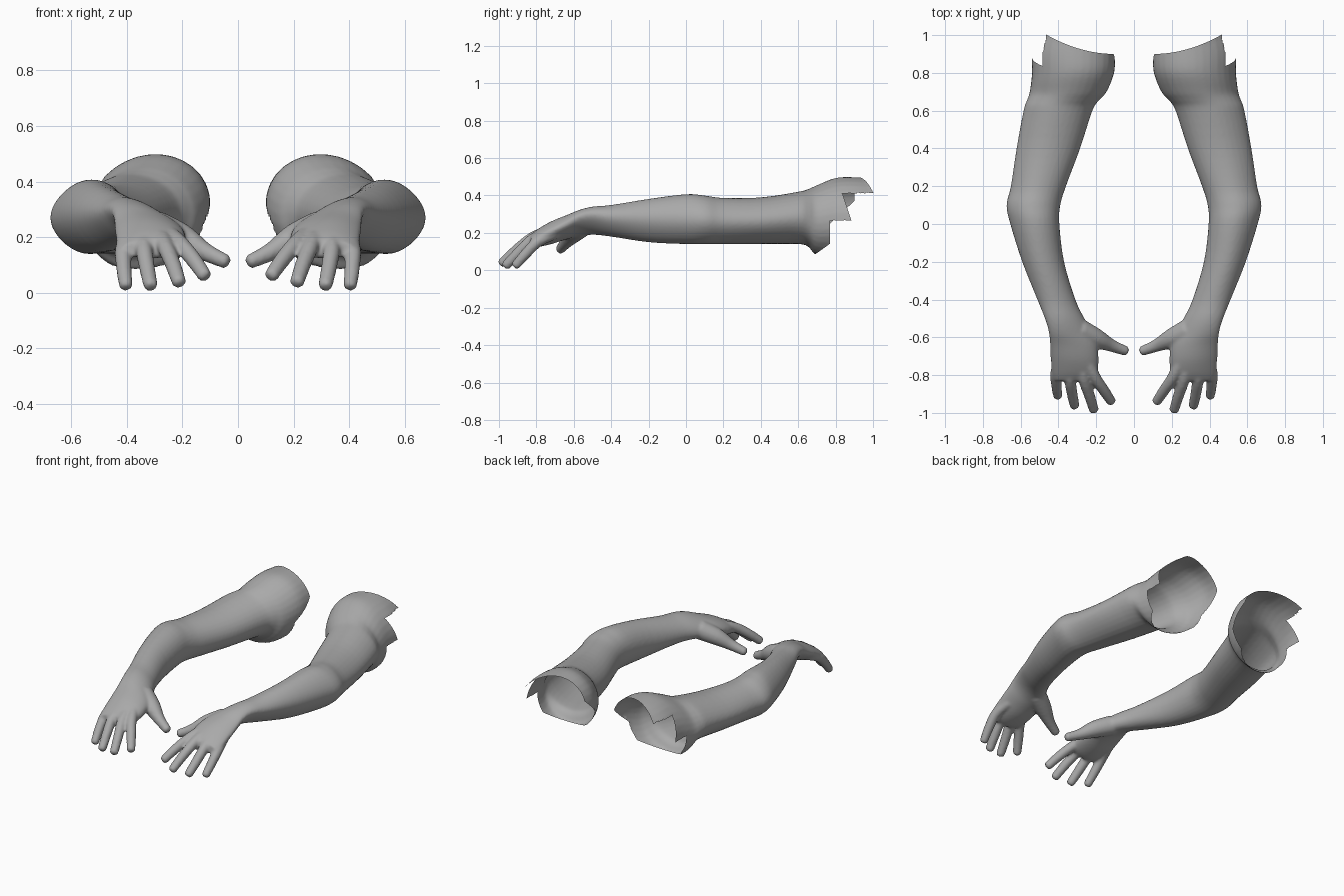
import bpy, bmesh, math
from mathutils import Vector, Matrix

cube = bpy.data.objects.get("Cube")
if cube:
    bpy.data.objects.remove(cube)

skin = bpy.data.materials.new("plain_grey")
skin.use_nodes = True
grey = (0.4, 0.4, 0.4, 1)
skin.diffuse_color = grey
skin.node_tree.nodes["Principled BSDF"].inputs["Base Color"].default_value = grey

# Arm sections: y, inner x, outer x, bottom z, top z, tilt
ARM = [
    (1.10, .10, .49, .10, .475, -.1),
    (1.00, .10, .52, .10, .49, -.1),
    (.90, .098, .54, .09, .498, -.1),
    (.80, .105, .54, .078, .494, -.1),
    (.70, .145, .552, .078, .455, -.08),
    (.655, .185, .567, .125, .435, -.05),
    (.60, .22, .585, .14, .42, 0),
    (.40, .285, .622, .14, .39, 0),
    (.20, .36, .652, .14, .387, 0),
    (.10, .39, .675, .14, .40, 0),
    (0, .395, .655, .14, .407, 0),
    (-.20, .37, .592, .15, .382, .1),
    (-.40, .31, .512, .18, .35, .2),
    (-.50, .262, .472, .19, .342, .3),
    (-.57, .222, .452, .18, .325, .3),
    (-.64, .195, .445, .165, .295, .15),
    (-.72, .188, .441, .14, .262, .05),
    (-.79, .195, .435, .125, .222, 0),
    (-.83, .22, .42, .125, .19, 0),
]

# Digits: path points from inside the palm to the tip, and radii
DIGITS = [
    ([(.25, -.72, .21), (.207, -.81, .175), (.16, -.88, .12), (.12, -.94, .062)], (.034, .031, .029, .026)),
    ([(.28, -.72, .21), (.265, -.82, .175), (.235, -.91, .105), (.212, -.985, .038)], (.034, .031, .029, .026)),
    ([(.33, -.72, .21), (.338, -.82, .165), (.327, -.90, .09), (.314, -.963, .026)], (.034, .031, .029, .026)),
    ([(.39, -.70, .20), (.412, -.79, .155), (.41, -.86, .085), (.403, -.911, .026)], (.034, .031, .028, .025)),
    ([(.29, -.56, .235), (.20, -.605, .195), (.12, -.643, .148), (.043, -.672, .112)], (.06, .052, .034, .026)),
]


def smooth_rows(rows, steps):
    """Catmull-Rom interpolation through rows of numbers."""
    rows = [Vector(r) for r in rows]
    out = []
    for i in range(len(rows) - 1):
        a, b, c, d = rows[max(i - 1, 0)], rows[i], rows[i + 1], rows[min(i + 2, len(rows) - 1)]
        for s in range(steps):
            t = s / steps
            out.append(b + (c - a) * (t / 2) + (a * 2 - b * 5 + c * 4 - d) * (t * t / 2)
                       + (b * 3 - a - c * 3 + d) * (t ** 3 / 2))
    return out + [rows[-1]]


def loft(bm, rings):
    """Closed tube through rings of points."""
    loops = [[bm.verts.new(p) for p in ring] for ring in rings]
    n = len(loops[0])
    for a, b in zip(loops, loops[1:]):
        for i in range(n):
            bm.faces.new((a[i], a[(i + 1) % n], b[(i + 1) % n], b[i]))
    bm.faces.new(loops[0])
    bm.faces.new(loops[-1][::-1])


def arm_ring(row, n=32):
    """Oval section, tilted, with a narrower outer side below the shoulder."""
    y, x0, x1, z0, z1, k = row
    w, h = (x1 - x0) / 2, (z1 - z0) / 2
    h = math.sqrt(max(h * h - (k * w) ** 2, h * h / 4))
    pinch = min(.18, max(0, .75 - y))
    ring = []
    for i in range(n):
        c, s = math.cos(2 * math.pi * i / n), math.sin(2 * math.pi * i / n)
        ring.append(((x0 + x1) / 2 + w * c, y,
                     (z0 + z1) / 2 + h * s * (1 - pinch * max(c, 0) ** 2) + k * w * c))
    return ring


def digit_rings(path, radii, n=14):
    rows = smooth_rows([(*p, r) for p, r in zip(path, radii)], 4)
    pts = [Vector(r[:3]) for r in rows]
    rad = [r[3] for r in rows]
    end = (pts[-1] - pts[-2]).normalized()
    pts.append(pts[-1] + end * .012)
    rad.append(rad[-1] * .65)
    rings = []
    for i, p in enumerate(pts):
        d = pts[min(i + 1, len(pts) - 1)] - pts[max(i - 1, 0)]
        q = d.to_track_quat('Z', 'Y')
        rings.append([p + q @ Vector((math.cos(a), math.sin(a), 0)) * rad[i]
                      for a in (2 * math.pi * j / n for j in range(n))])
    return rings


def open_edge(p):
    """How far back the skin reaches at the shoulder."""
    if p.z > .41 or (p.x < .3 and p.z > .37):
        return .9 + .1 * (max(p.x - .1, 0) / .36) ** 2
    if p.x > .3 and p.z > .265:
        return .88 - .04 * (p.z - .28) / .12
    if p.x < .3 and p.z > .25:
        return .77 + .13 * (p.z - .25) / .12
    return min(.77, .69 + (p.z - .085) * 1.4)


# Solid arm with hand, fused into one skin
bm = bmesh.new()
loft(bm, [arm_ring(r) for r in smooth_rows(ARM, 4)])
for path, radii in DIGITS:
    loft(bm, digit_rings(path, radii))
bmesh.ops.recalc_face_normals(bm, faces=bm.faces)
mesh = bpy.data.meshes.new("arm_solid")
bm.to_mesh(mesh)
bm.free()
solid = bpy.data.objects.new("arm_solid", mesh)
bpy.context.collection.objects.link(solid)
fuse = solid.modifiers.new("fuse", 'REMESH')
fuse.mode = 'VOXEL'
fuse.voxel_size = .009
relax = solid.modifiers.new("relax", 'SMOOTH')
relax.factor = .5
relax.iterations = 4
bpy.context.view_layer.update()
graph = bpy.context.evaluated_depsgraph_get()
skin_mesh = bpy.data.meshes.new_from_object(solid.evaluated_get(graph))
bpy.data.objects.remove(solid)

# Open the shoulder end
bm = bmesh.new()
bm.from_mesh(skin_mesh)
bmesh.ops.delete(bm, geom=[v for v in bm.verts if v.co.y > open_edge(v.co)], context='VERTS')
for v in bm.verts:
    if v.is_boundary and abs(open_edge(v.co) - v.co.y) < .02:
        v.co.y = open_edge(v.co)
for f in bm.faces:
    f.smooth = True
    f.material_index = 0

# Left arm and its mirrored right arm
for name, side in (("left_arm", 1), ("right_arm", -1)):
    if side < 0:
        bmesh.ops.transform(bm, matrix=Matrix.Diagonal((-1, 1, 1, 1)), verts=bm.verts)
        bmesh.ops.reverse_faces(bm, faces=bm.faces)
    me = bpy.data.meshes.new(name)
    bm.to_mesh(me)
    me.materials.append(skin)
    bpy.context.collection.objects.link(bpy.data.objects.new(name, me))
bm.free()
